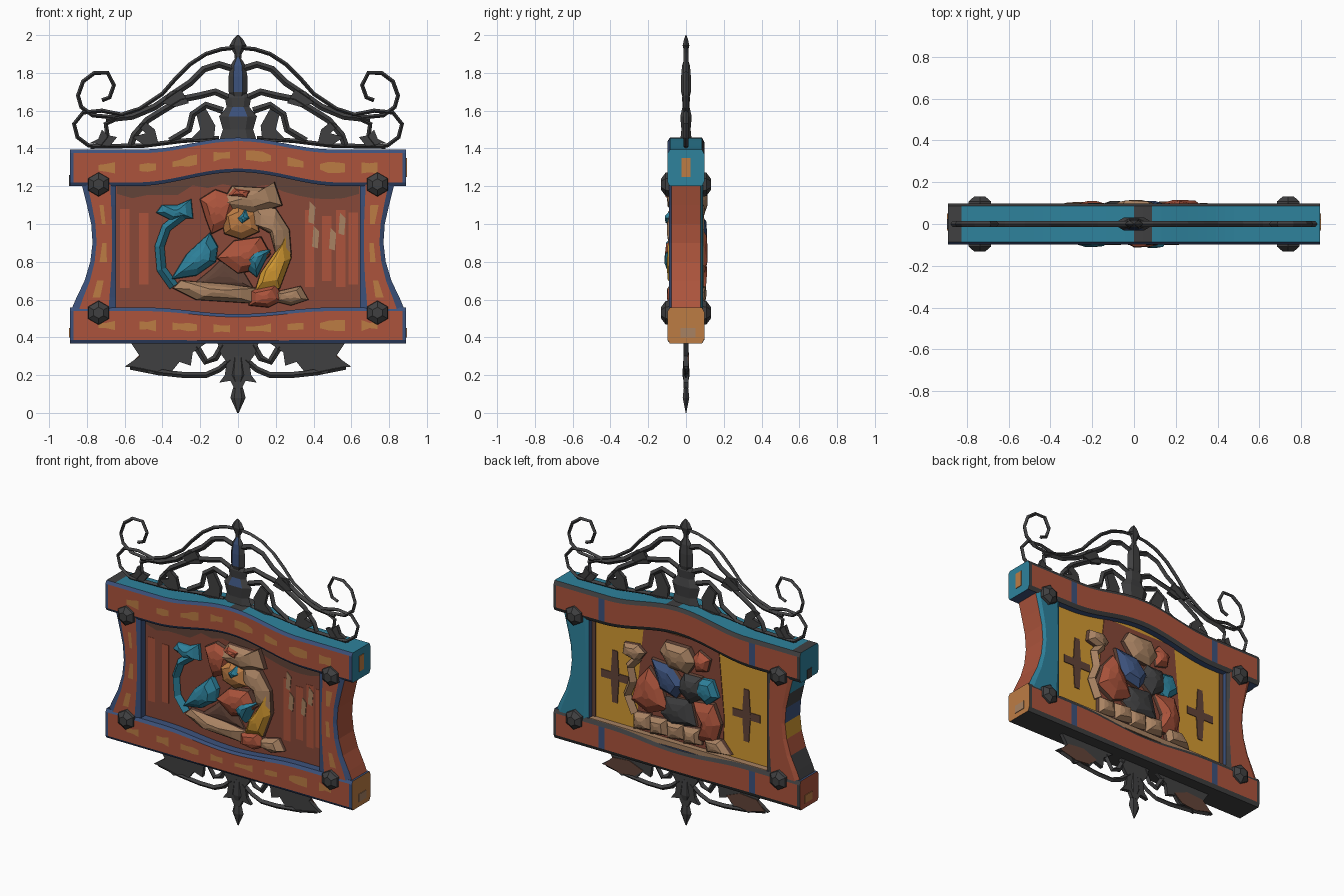
import bpy, bmesh, math, random
from mathutils import Vector

if "Cube" in bpy.data.objects:
    bpy.data.objects.remove(bpy.data.objects["Cube"])
random.seed(4)

def srgb(r, g, b):
    f = lambda c: (c / 255 / 12.92) if c < 11 else ((c / 255 + .055) / 1.055) ** 2.4
    return (f(r), f(g), f(b), 1)

COL = dict(iron=(64, 64, 65), rust=(172, 84, 60), dark_rust=(136, 72, 56), teal=(46, 130, 156),
           navy=(60, 82, 124), ochre=(212, 154, 50), tan=(168, 130, 98), orange_tan=(188, 124, 68),
           brown=(98, 68, 56))
MAT = {}
for n, c in COL.items():
    MAT[n] = bpy.data.materials.new(n)
    MAT[n].diffuse_color = srgb(*c)

def build(name, verts, faces, cols):
    """Mesh object from faces, with one colour name per face."""
    me = bpy.data.meshes.new(name)
    me.from_pydata([tuple(v) for v in verts], [], faces)
    used = sorted(set(cols))
    for n in used:
        me.materials.append(MAT[n])
    for p, c in zip(me.polygons, cols):
        p.material_index = used.index(c)
    bm = bmesh.new()
    bm.from_mesh(me)
    bmesh.ops.recalc_face_normals(bm, faces=bm.faces)
    bm.to_mesh(me)
    bm.free()
    bpy.context.collection.objects.link(bpy.data.objects.new(name, me))

def loft(name, rings, cols, cap=("iron", "iron")):
    """Skin closed rings; cols is a colour name or a rule (side k, station i)."""
    n = len(rings[0])
    v = [p for r in rings for p in r]
    f, c = [], []
    for i in range(len(rings) - 1):
        for k in range(n):
            f.append((i * n + k, i * n + (k + 1) % n, (i + 1) * n + (k + 1) % n, (i + 1) * n + k))
            c.append(cols if isinstance(cols, str) else cols(k, i))
    f += [tuple(range(n)), tuple(range(len(v) - n, len(v)))]
    build(name, v, f, c + list(cap))

def box(name, x, y, z, col):
    loft(name, [[(a, y[0], z[0]), (a, y[1], z[0]), (a, y[1], z[1]), (a, y[0], z[1])] for a in x], col, (col, col))

def plate(name, pts, y0, y1, col):
    loft(name, [[(x, y, z) for x, z in pts] for y in (y0, y1)], col, (col, col))

def gem(name, pts, y0, y1, col):
    """Carved chunk: dark side wall, outline raised to a faceted peak."""
    cx, cz = sum(p[0] for p in pts) / len(pts), sum(p[1] for p in pts) / len(pts)
    rings = []
    for s, t in ((1.05, 0), (1, .45), (.62, .88)):
        rings.append([(cx + (x - cx) * s, y0 + (y1 - y0) * t * (1 if t == 0 else random.uniform(.85, 1.1)),
                       cz + (z - cz) * s) for x, z in pts])
    rings.append([(cx + (x - cx) * .2, y1, cz + (z - cz) * .2) for x, z in pts])
    loft(name, rings, lambda k, i: "brown" if i == 0 and col != "teal" else col, (col, col))

def ribbon(name, pts, w, d, col="iron", y=0):
    """Diamond-section bar along an x-z path."""
    P = [Vector(p) for p in pts]
    rings = []
    for i, p in enumerate(P):
        t = (P[min(i + 1, len(P) - 1)] - P[max(i - 1, 0)]).normalized()
        n = Vector((-t.y, t.x)) * w
        rings.append([(p.x + n.x, y, p.y + n.y), (p.x, y - d, p.y), (p.x - n.x, y, p.y - n.y), (p.x, y + d, p.y)])
    loft(name, rings, col, (col, col))

def lathe(name, prof, n, col, squash=.5):
    loft(name, [[(r * math.cos(a), r * squash * math.sin(a), z) for a in
         [k * math.tau / n for k in range(n)]] for r, z in prof], col)

# --- frame bars: m and b are the painted border widths, front and back
def bar(name, stations, d, m, b, cols, cap):
    rings = []
    for lo, hi in stations:
        h = random.uniform(.07, .16)
        sec = [(0, -d + .012), (m, -d), (.5 - h, -d), (.5 + h, -d), (1 - m, -d), (1, -d + .012),
               (1, d - .012), (1 - b, d), (b, d), (0, d - .012)]
        rings.append([(lo[0] + (hi[0] - lo[0]) * v, y, lo[1] + (hi[1] - lo[1]) * v) for v, y in sec])
    loft(name, rings, cols, cap)

bump = lambda x, w: .5 + .5 * math.cos(math.pi * min(abs(x) / w, 1))
N = 42
xs = [-.89] + [-.87 + 1.74 * i / (N - 2) for i in range(N - 1)] + [.89]
dashes = (4, 5, 9, 10, 13, 14, 15, 18, 19, 22, 23, 24, 27, 28, 31, 32, 33, 36, 37)

def rail_rule(outer, outer_col):
    def rule(k, i):
        x = (xs[i] + xs[i + 1]) / 2
        end = i in (0, N - 1)
        if k == outer:
            return "iron" if x < -.82 or 0 < x < .07 else outer_col
        if k in (0, 4, 5, 9) or (end and k < 5):
            return "navy"
        if k == 2 and i in dashes:
            return "orange_tan"
        if k == 7 and .53 < abs(x) < .58:
            return "navy"
        return "iron" if k in (6, 8) or end else "rust"
    return rule

bar("top_rail", [((x, 1.2 + .075 * bump(x, .55)), (x, 1.395 + .062 * bump(x, .5))) for x in xs],
    .097, .1, .13, rail_rule(5, "teal"), ("teal", "teal"))
bar("bottom_rail", [((x, .367), (x, .558 - .035 * bump(x, .5))) for x in xs],
    .097, .1, .13, rail_rule(9, "iron"), ("rust", "orange_tan"))
for s in (1, -1):
    ends = sorted((s * .886, s * .894))
    plate_z = (1.25, 1.35) if s > 0 else (1.2, 1.26)
    box("end_spot_upper", ends, (-.025, .025), plate_z, "orange_tan" if s > 0 else "iron")
    box("end_spot_lower", ends, (-.03, .05), (.4, .45), "tan" if s > 0 else "orange_tan")

side = [(.83, 1.22), (.80, 1.1), (.777, 1.0), (.77, .9), (.782, .8), (.812, .7), (.855, .61), (.885, .54)]
bands = ["teal", "iron", "navy", "ochre", "rust", "iron", "iron"]
for s, word in ((1, "right"), (-1, "left")):
    def rule(k, i):
        if k == 9:
            return "rust" if s > 0 else bands[i]
        if k in (0, 4, 5):
            return "navy"
        if k == 2:
            return "orange_tan" if i in (1, 3, 5) else "rust"
        if k in (6, 7, 8):
            return "teal" if s > 0 else "iron" if k == 6 else "rust"
        return "rust"
    bar(word + "_stile", [((s * x, z), (s * .645, z)) for x, z in side], .09, .17, .14, rule, ("iron", "iron"))
    # faceted bolts on both faces
    for z in (1.21, .53):
        for f in (-1, 1):
            loft(f"{word}_bolt", [[(s * .738 + r * math.cos(a), f * y, z + r * math.sin(a)) for a in
                 [math.pi / 6 + k * math.pi / 3 for k in range(6)]]
                 for r, y in ((.066, .08), (.062, .108), (.03, .132))], "iron")

# --- panel, red in front and yellow behind
loft("panel", [[(x, y, z) for x, z in ((-.68, .45), (.68, .45), (.68, 1.3), (-.68, 1.3))] for y in (-.035, .045)],
     "brown", ("dark_rust", "ochre"))
ax = [-.64 + .08 * i for i in range(17)]
plate("panel_top_shade", [(x, 1.22 + .075 * bump(x, .55)) for x in ax] +
      [(x, 1.14 + .075 * bump(x, .55) + random.uniform(-.02, .02)) for x in reversed(ax)], -.039, -.03, "brown")
for x in (-.6, -.5, .38, .47, .545, .61):
    h = random.uniform(.16, .24)
    box("panel_streak", (x - .025, x + .025), (-.037, -.03), (.86 - h, .88 + h), "rust")
for x, z in ((.41, .93), (.5, .92), (.39, 1.06), (.55, 1.0)):
    plate("panel_worn_patch", [(x - .018, z - .05), (x + .012, z - .06), (x + .02, z + .03), (x - .01, z + .06)],
          -.039, -.031, "tan")
plate("back_centre_ground", [(-.3, .5), (.3, .5), (.32, .8), (.27, 1.25), (-.27, 1.25), (-.31, .8)], .04, .049, "dark_rust")
for x in (-.47, .48):
    plate("cross_upright", [(x - .018, .69), (x + .018, .69), (x + .03, .86), (x + .018, 1.03), (x - .018, 1.03), (x - .03, .86)],
          .041, .05, "brown")
    box("cross_arm", (x - .1, x + .1), (.041, .0495), (.835, .885), "brown")
for s in (1, -1):
    box("back_panel_edge", sorted((s * .62, s * .65)), (.041, .05), (.53, 1.25), "brown")
box("back_sill", (-.64, .64), (.045, .085), (.53, .562), "tan")

# --- front beast relief
def front(name, col, h, *pts):
    gem("front_" + name, pts, -.03, -h, col)
ribbon("front_tail", [(-.29, 1.05), (-.38, .98), (-.415, .88), (-.405, .76), (-.34, .67)], .026, .035, "teal", -.045)
front("tail_tuft", "teal", .085, (-.43, 1.06), (-.4, 1.1), (-.32, 1.1), (-.25, 1.13), (-.24, 1.03), (-.29, 1.03), (-.35, 1.02))
front("haunch", "teal", .11, (-.35, .71), (-.27, .84), (-.15, .95), (-.11, .88), (-.12, .8), (-.22, .73))
front("back", "rust", .09, (-.2, 1.13), (-.12, 1.18), (0, 1.14), (-.04, 1.0), (-.14, .95), (-.17, 1.03))
front("crown", "tan", .1, (-.06, 1.15), (-.03, 1.2), (.14, 1.19), (.19, 1.22), (.23, 1.1), (.1, 1.06), (-.14, 1.09))
front("brow", "rust", .112, (-.06, 1.15), (-.02, 1.19), (.08, 1.18), (.06, 1.13))
front("mane", "tan", .1, (.08, 1.1), (.2, 1.08), (.27, .97), (.28, .84), (.2, .84), (.17, .95), (.08, 1.0))
front("face", "orange_tan", .1, (-.09, 1.06), (0, 1.1), (.09, 1.06), (.11, .96), (.02, .92), (-.07, .95))
front("snout", "teal", .112, (-.03, 1.03), (.04, 1.08), (.07, 1.03), (.02, .99))
front("chest", "rust", .11, (-.11, .82), (-.02, .91), (.12, .93), (.17, .84), (.1, .76), (0, .74))
front("belly", "brown", .06, (-.25, .67), (-.14, .76), (-.08, .82), (.02, .76), (.08, .66))
front("upper_leg", "teal", .115, (0, .8), (.08, .88), (.17, .86), (.1, .72))
front("fore_leg", "ochre", .1, (.26, .96), (.28, .82), (.22, .66), (.09, .64), (.12, .74), (.19, .84))
front("ground", "tan", .1, (-.34, .66), (-.3, .7), (-.05, .68), (.1, .66), (.1, .58), (-.22, .6))
front("paw_inner", "rust", .1, (.06, .65), (.2, .68), (.24, .6), (.16, .56), (.06, .57))
front("paw_outer", "tan", .09, (.2, .64), (.33, .67), (.37, .6), (.28, .57), (.2, .59))

# --- back beast relief
def rear(name, col, h, *pts):
    gem("rear_" + name, pts, .04, h, col)
ribbon("rear_tail", [(.3, 1.04), (.36, .97), (.34, .88), (.38, .78), (.33, .67)], .028, .035, "tan", .06)
rear("tail_tuft", "tan", .1, (.25, 1.08), (.3, 1.12), (.4, 1.11), (.41, 1.04), (.3, 1.01))
rear("head", "tan", .115, (.1, 1.2), (.14, 1.13), (.07, 1.04), (-.06, 1.03), (-.12, 1.12), (-.07, 1.2))
rear("ear", "rust", .1, (-.1, 1.15), (-.14, 1.2), (-.22, 1.16), (-.2, 1.08), (-.12, 1.06))
rear("chest", "navy", .11, (.2, 1.06), (.06, 1.05), (-.04, .94), (.02, .85), (.14, .88))
rear("haunch", "rust", .115, (.22, 1.0), (.13, .9), (.08, .76), (.22, .7), (.34, .76), (.3, .9))
rear("mane", "iron", .11, (-.04, 1.03), (.02, .92), (-.08, .84), (-.2, .92), (-.16, 1.03))
rear("shoulder", "teal", .1, (-.14, 1.02), (-.1, .93), (-.2, .86), (-.28, .93), (-.24, 1.03))
rear("belly", "iron", .09, (.1, .84), (-.08, .86), (-.12, .7), (.06, .66), (.14, .72))
rear("fore_leg", "rust", .11, (-.1, .86), (-.25, .88), (-.3, .76), (-.26, .62), (-.14, .62), (-.16, .74))
for i in range(4):
    x = .27 - .12 * i
    rear("ground", "tan", .1 + .008 * (i % 2), (x + .06, .68), (x - .06, .69), (x - .07, .59), (x + .06, .57))
rear("paw", "tan", .105, (-.18, .65), (-.3, .66), (-.37, .58), (-.2, .56))

# --- iron crest and hanging foliage, mirrored
for s, word in ((1, "right"), (-1, "left")):
    m = lambda *p: [(s * x, z) for x, z in p]
    R = lambda name, w, *p: ribbon(f"{word}_{name}", m(*p), w, .014)
    L = lambda name, *p: plate(f"{word}_{name}", m(*p), -.012, .012, "iron")
    R("crest_scroll", .011, (0, 1.935), (.09, 1.925), (.17, 1.9), (.255, 1.845), (.33, 1.77), (.4, 1.69), (.52, 1.61),
      (.66, 1.565), (.77, 1.575), (.83, 1.62), (.847, 1.68), (.82, 1.755), (.76, 1.8), (.69, 1.8), (.657, 1.735),
      (.68, 1.67), (.72, 1.655))
    R("inner_rib", .018, (.02, 1.82), (.1, 1.845), (.18, 1.82), (.25, 1.75), (.34, 1.69), (.44, 1.62), (.56, 1.57), (.7, 1.555))
    R("lower_arch", .018, (.03, 1.66), (.12, 1.7), (.2, 1.68), (.3, 1.66), (.4, 1.6), (.48, 1.55), (.55, 1.47), (.57, 1.41))
    R("corner_curl", .011, (.6, 1.575), (.72, 1.6), (.82, 1.59), (.868, 1.53), (.85, 1.46), (.79, 1.415), (.66, 1.41))
    R("curl_stem", .013, (.64, 1.56), (.7, 1.53), (.69, 1.46), (.73, 1.41))
    R("base_strip", .012, (.78, 1.41), (.5, 1.415), (.3, 1.44), (.1, 1.455))
    R("small_arch", .018, (.08, 1.6), (.17, 1.63), (.24, 1.58), (.26, 1.5), (.36, 1.44))
    L("leaf_inner", (.13, 1.43), (.12, 1.52), (.17, 1.61), (.22, 1.58), (.2, 1.5), (.26, 1.44))
    L("leaf_middle", (.42, 1.42), (.44, 1.5), (.49, 1.54), (.53, 1.52), (.49, 1.48), (.56, 1.46), (.5, 1.42))
    L("leaf_outer", (.68, 1.41), (.64, 1.46), (.69, 1.47), (.72, 1.5), (.74, 1.45), (.78, 1.43))
    L("leaf_upper", (.26, 1.64), (.3, 1.71), (.36, 1.7), (.4, 1.64), (.33, 1.62))
    L("drop_leaf", (.57, .375), (.52, .3), (.6, .245), (.5, .235), (.46, .205), (.4, .23), (.35, .22), (.31, .27),
      (.25, .25), (.24, .32), (.16, .375))
    R("drop_band", .016, (.57, .245), (.42, .215), (.28, .2), (.17, .2), (.1, .23), (.04, .28))
    R("drop_arch", .018, (.22, .35), (.17, .27), (.12, .29), (.08, .36))
    L("drop_centre", (0, .375), (.11, .375), (.09, .31), (.06, .27), (.07, .2), (.1, .16), (.04, .17), (.02, .13), (0, .13))
    plate(f"{word}_rust_stain", m((.52, .31), (.58, .25), (.46, .22), (.36, .23), (.3, .28), (.4, .32)), .008, .016, "brown")

# --- centre column and finials
lathe("crest_base", [(.1, 1.44), (.08, 1.5), (.1, 1.57), (.06, 1.62), (.07, 1.67), (.03, 1.71)], 6,
      lambda k, i: "navy" if k == 4 and i == 2 else "iron", .35)
lathe("crest_bud", [(.03, 1.66), (.05, 1.7), (.05, 1.78), (.04, 1.84), (.008, 1.89)], 6,
      lambda k, i: "navy" if k == 4 and i > 0 else "iron", .6)
lathe("top_finial", [(.015, 1.86), (.02, 1.9), (.045, 1.945), (.025, 1.98), (.004, 2.0)], 6, "iron", .45)
lathe("bottom_drop", [(.004, 0), (.04, .08), (.03, .12), (.02, .15), (.045, .2), (.03, .3)], 6, "iron", .5)

for m in bpy.data.materials:
    if m.users and not m.is_grease_pencil:
        m.use_nodes = True
        m.node_tree.nodes["Principled BSDF"].inputs["Base Color"].default_value = m.diffuse_color
